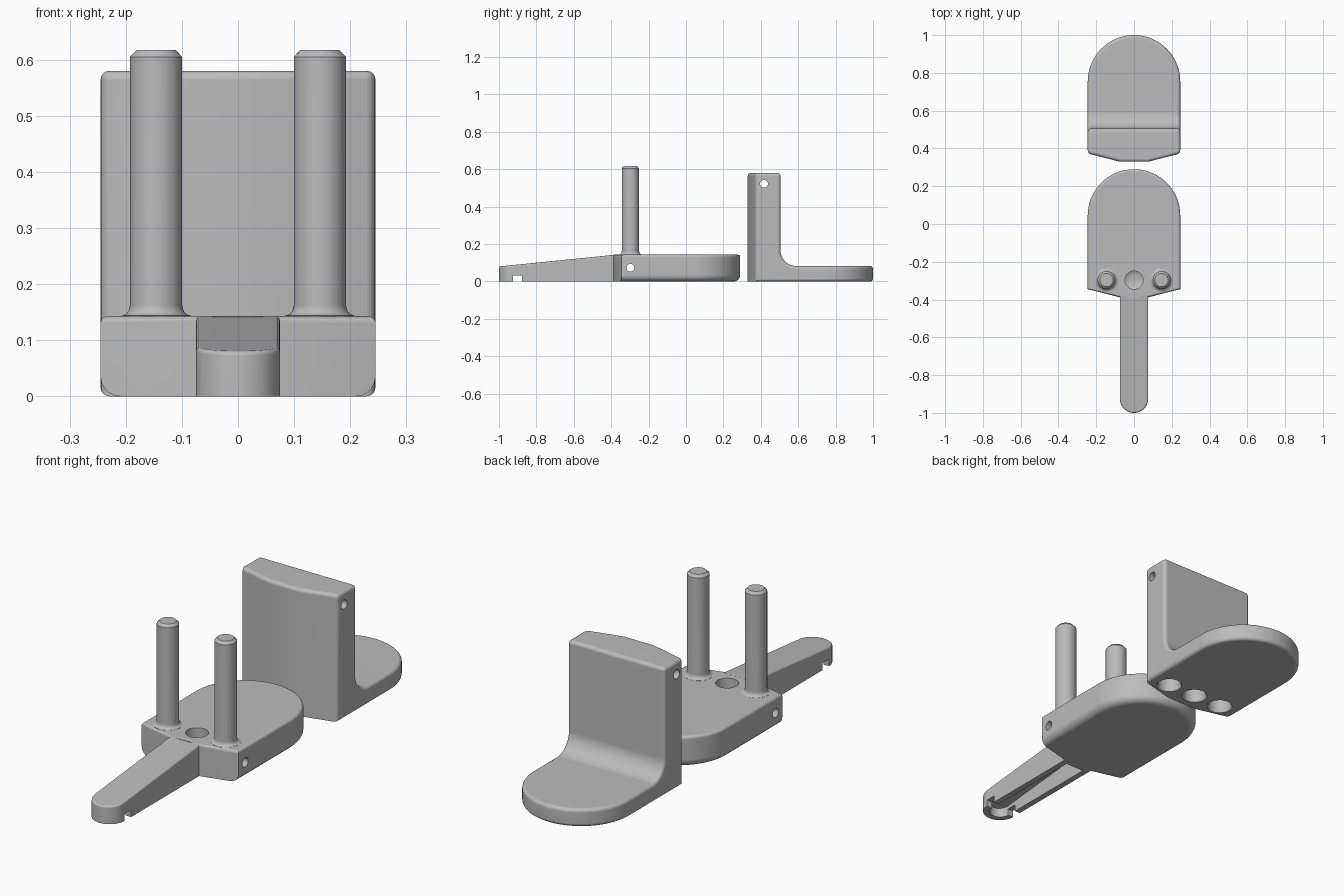
import bpy, bmesh, math
from mathutils import Vector

if "Cube" in bpy.data.objects:
    bpy.data.objects.remove(bpy.data.objects["Cube"])

grey = bpy.data.materials.new("plain grey")
grey.diffuse_color = (0.5, 0.5, 0.5, 1)
grey.use_nodes = True
grey.node_tree.nodes["Principled BSDF"].inputs["Base Color"].default_value = grey.diffuse_color


def to_object(name, bm):
    bmesh.ops.recalc_face_normals(bm, faces=bm.faces[:])
    mesh = bpy.data.meshes.new(name)
    bm.to_mesh(mesh)
    bm.free()
    mesh.materials.append(grey)
    obj = bpy.data.objects.new(name, mesh)
    bpy.context.collection.objects.link(obj)
    return obj


def prism(name, pts, z0, top):
    """Extrude a plan outline from z0 up to the height top(y)."""
    bm = bmesh.new()
    low = [bm.verts.new((x, y, z0)) for x, y in pts]
    high = [bm.verts.new((x, y, top(y))) for x, y in pts]
    bm.faces.new(low)
    bm.faces.new(high)
    for i in range(len(pts)):
        j = (i + 1) % len(pts)
        bm.faces.new((low[i], low[j], high[j], high[i]))
    return to_object(name, bm)


def lathe(name, profile, loc, steps=32):
    """Closed solid of revolution from (radius, z) points."""
    bm = bmesh.new()
    rings = [[bm.verts.new((loc[0] + r * math.cos(2 * math.pi * i / steps),
                            loc[1] + r * math.sin(2 * math.pi * i / steps), z))
              for i in range(steps)] for r, z in profile]
    bm.faces.new(rings[0])
    bm.faces.new(rings[-1])
    for a, b in zip(rings, rings[1:]):
        for i in range(steps):
            j = (i + 1) % steps
            bm.faces.new((a[i], a[j], b[j], b[i]))
    return to_object(name, bm)


def box(name, x, y, z):
    return prism(name, [(x[0], y[0]), (x[1], y[0]), (x[1], y[1]), (x[0], y[1])], z[0], lambda _: z[1])


def cross_pin(y, z, r=0.021):
    """Cylinder along x used for the cross holes."""
    pin = lathe("cross_hole_cutter", [(r, -0.4), (r, 0.4)], (0, 0), 24)
    for v in pin.data.vertices:
        v.co = Vector((v.co.z, y + v.co.x, z + v.co.y))
    pin.data.flip_normals()
    bm = bmesh.new()
    bm.from_mesh(pin.data)
    bmesh.ops.recalc_face_normals(bm, faces=bm.faces[:])
    bm.to_mesh(pin.data)
    bm.free()
    return pin


def combine(obj, cutter, op='DIFFERENCE'):
    mod = obj.modifiers.new("cut", 'BOOLEAN')
    mod.operation, mod.object, mod.solver = op, cutter, 'EXACT'
    dg = bpy.context.evaluated_depsgraph_get()
    mesh = bpy.data.meshes.new_from_object(obj.evaluated_get(dg))
    obj.modifiers.clear()
    obj.data = mesh
    bpy.data.objects.remove(cutter)


def round_edges(obj, width, rule, segments=4):
    """Bevel the sharp edges whose two end points satisfy the rule."""
    bm = bmesh.new()
    bm.from_mesh(obj.data)
    bmesh.ops.remove_doubles(bm, verts=bm.verts[:], dist=1e-5)
    edges = [e for e in bm.edges if e.calc_face_angle(0) > math.radians(40)
             and rule(e.verts[0].co, e.verts[1].co)]
    bmesh.ops.bevel(bm, geom=edges, offset=width, offset_type='OFFSET', segments=segments,
                    profile=0.5, affect='EDGES', clamp_overlap=False)
    bm.to_mesh(obj.data)
    bm.free()


def finish(obj):
    bpy.ops.object.select_all(action='DESELECT')
    obj.select_set(True)
    bpy.context.view_layer.objects.active = obj
    bpy.ops.object.shade_smooth_by_angle(angle=math.radians(35))
    obj.modifiers.new("flat_faces", 'WEIGHTED_NORMAL').keep_sharp = True


def arc(cy, r, a0, a1, n):
    return [(r * math.cos(math.radians(a0 + (a1 - a0) * i / n)),
             cy + r * math.sin(math.radians(a0 + (a1 - a0) * i / n))) for i in range(n + 1)]


W, NOSE, BASE_TOP, POST_Y, SOCKET_Y = 0.245, 0.075, 0.143, -0.297, 0.417

# Base: tapered front, round back
base = prism("base", [(-W, -0.345), (-NOSE, -0.388), (NOSE, -0.388), (W, -0.345)]
             + arc(0.045, W, 0, 180, 36), 0, lambda y: BASE_TOP)
round_edges(base, 0.035, lambda a, b: max(a.z, b.z) < 1e-4 and max(a.y, b.y) > -0.3, 5)
round_edges(base, 0.013, lambda a, b: min(a.z, b.z) > BASE_TOP - 1e-4 and max(a.y, b.y) > -0.38)
combine(base, lathe("centre_hole_cutter", [(0.02, 0.02), (0.048, 0.035), (0.048, 0.2)], (0, POST_Y)))
combine(base, cross_pin(POST_Y, 0.073))
finish(base)

# Posts with flared feet and chamfered tops
for side, x in (("left", -0.146), ("right", 0.146)):
    finish(lathe(side + "_post", [(0.062, 0.138), (0.062, 0.1435), (0.054, 0.146), (0.049, 0.152),
                                  (0.0465, 0.162), (0.0465, 0.605), (0.035, 0.617)], (x, POST_Y), 40))


# Front arm: sloping top, round tip, hollow underside and side notch
def slope(y):
    return 0.08 + (y + 1) * 0.063 / 0.625


arm = prism("front_arm", [(NOSE, -0.372), (-NOSE, -0.372)] + arc(-0.925, NOSE, 180, 360, 24), 0, slope)
round_edges(arm, 0.008, lambda a, b: min(a.z, b.z) > 0.05 and min(a.y, b.y) < -0.4, 3)
combine(arm, prism("channel_cutter", [(0.047, -0.41), (-0.047, -0.41)]
                   + arc(-0.925, 0.047, 180, 360, 16), -0.05, lambda y: slope(y) - 0.04))
combine(arm, box("notch_cutter", (-0.2, 0.2), (-0.925, -0.878), (-0.05, 0.032)))
finish(arm)

# Rear bracket: L-shaped side profile trimmed by the plan outline
fillet = [(0.59 + 0.085 * math.cos(t), 0.167 + 0.085 * math.sin(t))
          for t in [math.pi + math.pi / 2 * i / 10 for i in range(11)]]
side_profile = [(0.2, 0), (1.2, 0), (1.2, 0.082)] + fillet[::-1] + [(0.505, 0.58), (0.2, 0.58)]
bm = bmesh.new()
face = bm.faces.new([bm.verts.new((-0.4, y, z)) for y, z in side_profile])
new = bmesh.ops.extrude_face_region(bm, geom=[face])
bmesh.ops.translate(bm, vec=(0.8, 0, 0), verts=[v for v in new["geom"] if isinstance(v, bmesh.types.BMVert)])
bracket = to_object("rear_bracket", bm)
plan = prism("plan_cutter", [(-W, 0.373), (-NOSE, 0.33), (NOSE, 0.33), (W, 0.373)]
             + arc(0.755, W, 0, 180, 36), -0.1, lambda y: 0.8)
combine(bracket, plan, 'INTERSECT')
round_edges(bracket, 0.016, lambda a, b: not (max(a.z, b.z) < 1e-4 and max(a.y, b.y) < 0.4))

# Sockets under the bracket and its cross hole
for x in (-0.146, 0, 0.146):
    combine(bracket, lathe("socket_cutter", [(0.056, -0.02), (0.056, 0.0), (0.05, 0.01),
                                             (0.05, 0.48)], (x, SOCKET_Y)))
combine(bracket, cross_pin(SOCKET_Y, 0.522))
finish(bracket)
